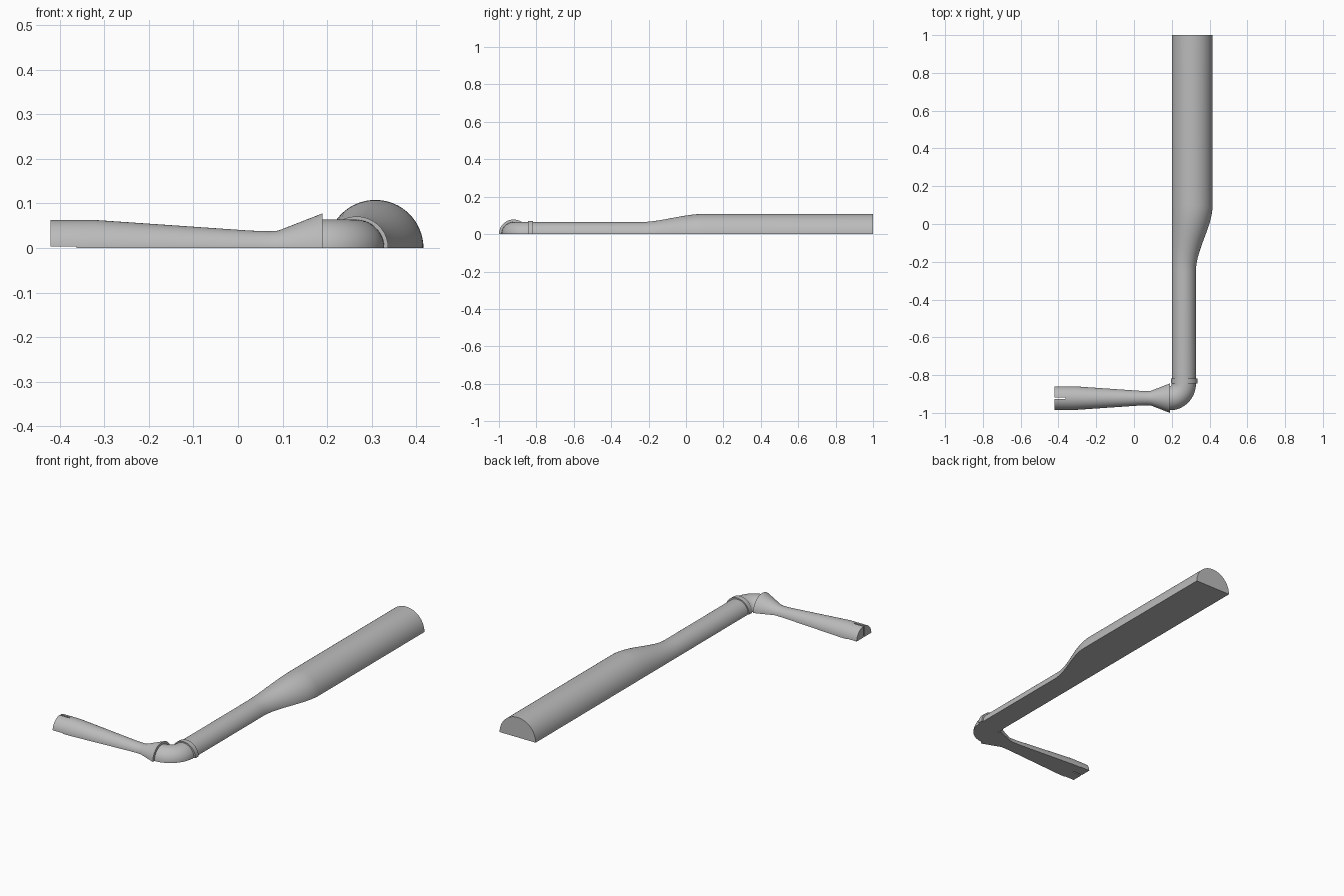
import bpy, bmesh
from math import sin, cos, pi
from mathutils import Vector

cube = bpy.data.objects.get("Cube")
if cube:
    bpy.data.objects.remove(cube, do_unlink=True)

grey = bpy.data.materials.new("plain grey")
grey.use_nodes = True
colour = (0.5, 0.5, 0.5, 1)
grey.diffuse_color = colour
grey.node_tree.nodes["Principled BSDF"].inputs["Base Color"].default_value = colour

SIDES = 32


def half_loft(name, stations):
    """Solid half pipe through stations of (x, y, radius, heading angle)."""
    bm = bmesh.new()
    rings = []
    for x, y, radius, heading in stations:
        across = Vector((-sin(heading), cos(heading), 0))
        ring = []
        for i in range(SIDES + 1):
            a = pi * i / SIDES
            p = Vector((x, y, 0)) + across * radius * cos(a)
            p.z = radius * sin(a)
            ring.append(bm.verts.new(p))
        rings.append(ring)
    count = SIDES + 1
    for a, b in zip(rings, rings[1:]):
        for i in range(count):
            j = (i + 1) % count
            bm.faces.new((a[i], a[j], b[j], b[i]))
    bm.faces.new(rings[0])
    bm.faces.new(rings[-1])
    bmesh.ops.recalc_face_normals(bm, faces=bm.faces)
    mesh = bpy.data.meshes.new(name)
    bm.to_mesh(mesh)
    bm.free()
    mesh.materials.append(grey)
    obj = bpy.data.objects.new(name, mesh)
    bpy.context.collection.objects.link(obj)
    return obj


def select_only(obj):
    bpy.ops.object.select_all(action='DESELECT')
    obj.select_set(True)
    bpy.context.view_layer.objects.active = obj


def cut_box(obj, low, high):
    """Subtract a box given by its two corners."""
    low, high = Vector(low), Vector(high)
    bpy.ops.mesh.primitive_cube_add(size=1, location=(low + high) / 2)
    cutter = bpy.context.object
    cutter.name = "slot_cutter"
    cutter.scale = high - low
    cutter.hide_render = True
    cutter.data.materials.append(grey)
    mod = obj.modifiers.new("slot", 'BOOLEAN')
    mod.operation = 'DIFFERENCE'
    mod.solver = 'EXACT'
    mod.object = cutter
    select_only(obj)
    bpy.ops.object.modifier_apply(modifier=mod.name)
    bpy.data.objects.remove(cutter, do_unlink=True)


# Main tube: straight on one side, swelling smoothly on the other
EDGE, THIN, WIDE = 0.20, 0.064, 0.108
JOINT_Y, NOZZLE_Y = -0.845, -0.922
tube = [(EDGE + THIN, JOINT_Y, THIN, pi / 2)]
STEPS = 20
for i in range(STEPS + 1):
    t = i / STEPS
    r = THIN + (WIDE - THIN) * t * t * (3 - 2 * t)
    tube.append((EDGE + r, -0.25 + 0.35 * t, r, pi / 2))
tube.append((EDGE + WIDE, 1, WIDE, pi / 2))
parts = [half_loft("main_tube", tube)]

# Collar around the joint
parts.append(half_loft("collar", [(0.266, y, 0.071, pi / 2) for y in (JOINT_Y, -0.818)]))

# Quarter-turn elbow
FLARE_X = 0.19
bend_x, bend_y = EDGE + THIN - FLARE_X, JOINT_Y - NOZZLE_Y
elbow = []
for i in range(17):
    a = pi / 2 * i / 16
    elbow.append((FLARE_X + bend_x * sin(a), JOINT_Y - bend_y * cos(a), THIN, a))
parts.append(half_loft("elbow", elbow))

# Nozzle with a flared root and a narrow waist
profile = [(FLARE_X, 0.078), (0.09, 0.039), (0.07, 0.038), (0.03, 0.039),
           (-0.32, 0.063), (-0.42, 0.063)]
nozzle = half_loft("nozzle", [(x, NOZZLE_Y, r, 0) for x, r in profile])
parts.append(nozzle)

# Crossed slots in the nozzle tip
cut_box(nozzle, (-0.5, NOZZLE_Y - 0.004, -0.1), (-0.362, NOZZLE_Y + 0.004, 0.1))
cut_box(nozzle, (-0.5, NOZZLE_Y - 0.1, -0.1), (-0.362, NOZZLE_Y + 0.1, 0.003))

for part in parts:
    select_only(part)
    bpy.ops.object.shade_smooth_by_angle(angle=0.5)
